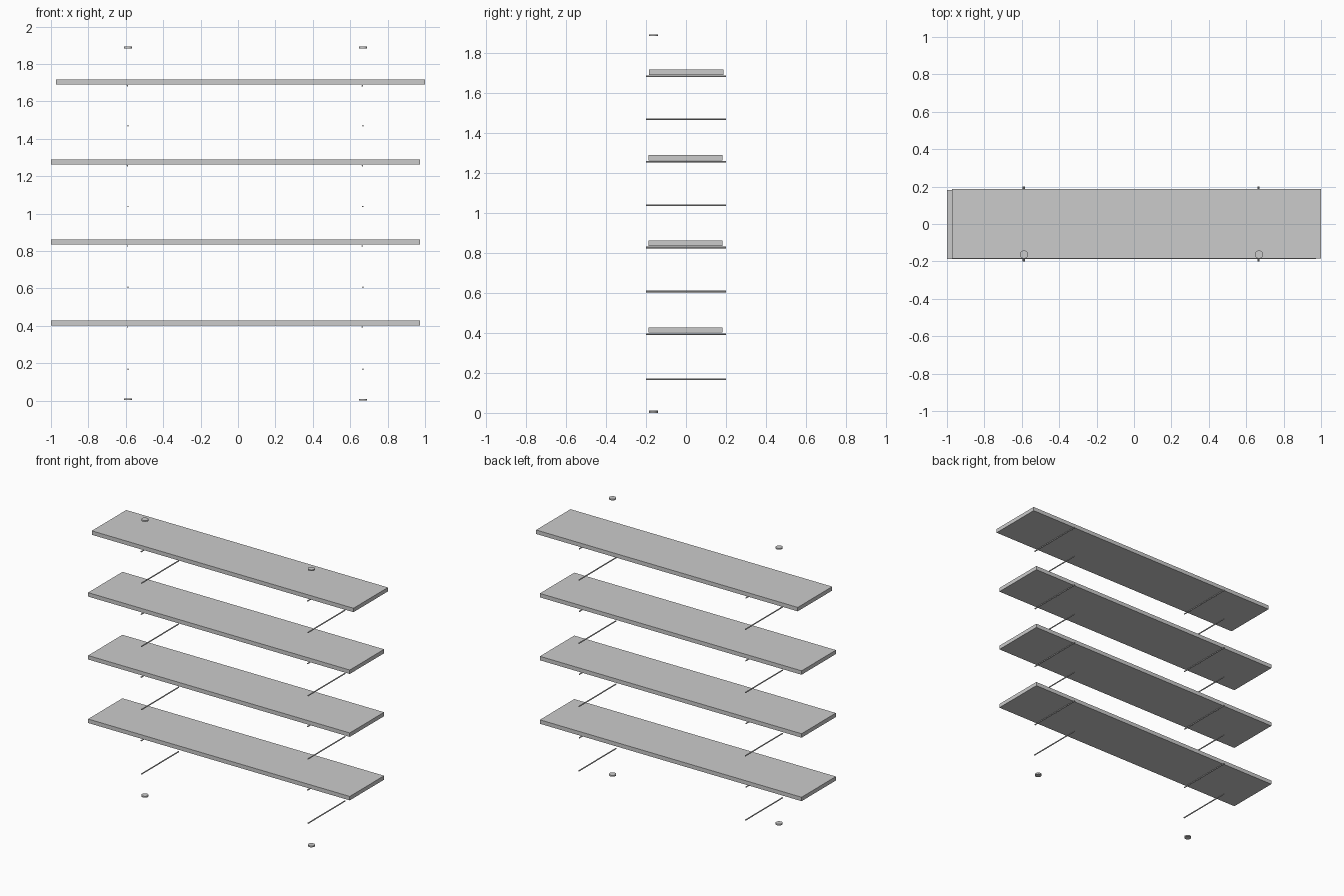
import bpy, math

if "Cube" in bpy.data.objects:
    bpy.data.objects.remove(bpy.data.objects["Cube"])


def shelf(name, x0, x1, y0, y1, z0, z1):
    bpy.ops.mesh.primitive_cube_add(size=1, location=((x0 + x1) / 2, (y0 + y1) / 2, (z0 + z1) / 2))
    o = bpy.context.object
    o.name = name
    o.scale = (x1 - x0, y1 - y0, z1 - z0)
    bpy.ops.object.transform_apply(location=False, rotation=False, scale=True)


def cylinder(name, r, depth, loc, rot=(0, 0, 0), sides=24):
    bpy.ops.mesh.primitive_cylinder_add(vertices=sides, radius=r, depth=depth, location=loc, rotation=rot)
    bpy.context.object.name = name
    bpy.ops.object.shade_smooth_by_angle()


# Shelf boards: the top one is shifted slightly to the right
for i, z in enumerate((0.401, 0.834, 1.263)):
    shelf(f"shelf_{i + 1}", -1.0, 0.974, -0.187, 0.183, z, z + 0.027)
shelf("shelf_4", -0.974, 1.0, -0.184, 0.187, 1.69, 1.717)

rod_heights = (0.168, 0.394, 0.607, 0.827, 1.038, 1.256, 1.469, 1.683)
for side, x in (("left", -0.588), ("right", 0.668)):
    # Support rods running front to back
    for i, z in enumerate(rod_heights):
        dx = -0.003 if i % 2 else 0
        cylinder(f"{side}_rod_{i + 1}", 0.004, 0.40, (x + dx, 0, z), (math.pi / 2, 0, 0), 16)
    # Foot and cap discs
    lift = 0.003 if side == "left" else 0
    cylinder(f"{side}_foot_disc", 0.022, 0.009, (x, -0.163, 0.0045 + lift))
    cylinder(f"{side}_cap_disc", 0.022, 0.009, (x, -0.163, 1.888))
